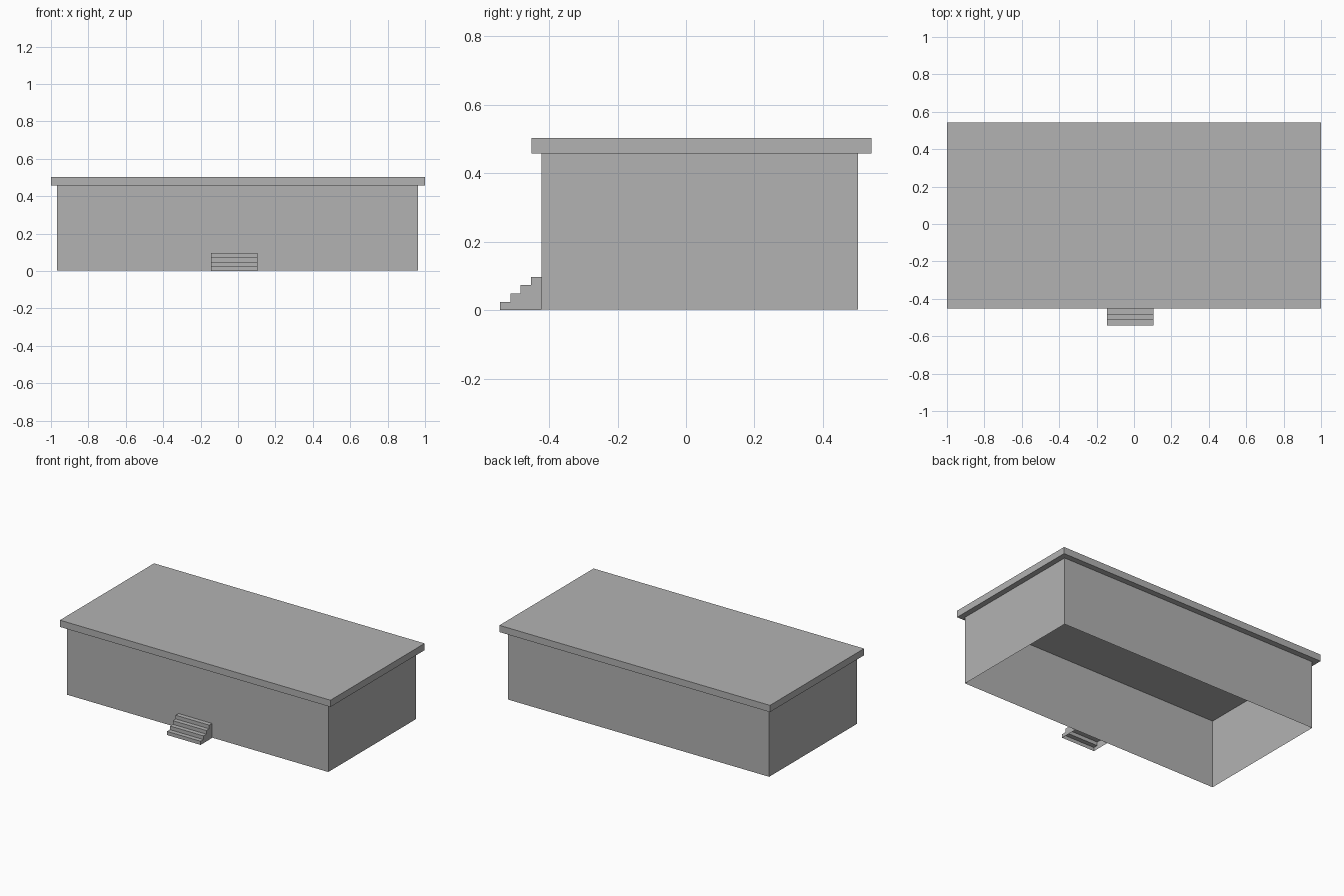
import bpy
import bmesh

default = bpy.data.objects.get("Cube")
if default:
    bpy.data.objects.remove(default)

grey = bpy.data.materials.new("plain_grey")
grey.use_nodes = True
COLOUR = (0.448, 0.448, 0.448, 1)
grey.diffuse_color = COLOUR
grey.node_tree.nodes["Principled BSDF"].inputs["Base Color"].default_value = COLOUR


def finish(name, bm):
    mesh = bpy.data.meshes.new(name)
    bm.to_mesh(mesh)
    bm.free()
    mesh.materials.append(grey)
    obj = bpy.data.objects.new(name, mesh)
    bpy.context.collection.objects.link(obj)
    return obj


def box(name, low, high, open_ends=False):
    """Box between two corners, optionally without top and bottom."""
    bm = bmesh.new()
    bmesh.ops.create_cube(bm, size=1)
    for v in bm.verts:
        v.co = [low[i] if v.co[i] < 0 else high[i] for i in range(3)]
    bm.normal_update()
    if open_ends:
        ends = [f for f in bm.faces if abs(f.normal.z) > 0.5]
        bmesh.ops.delete(bm, geom=ends, context='FACES_ONLY')
    return finish(name, bm)


LEFT, RIGHT, FRONT, BACK = -0.967, 0.963, -0.422, 0.503
FLOOR, EAVES, TOP = 0.097, 0.458, 0.503

# Hollow foundation and walls, open underneath
box("foundation", (LEFT, FRONT, 0.002), (RIGHT, BACK, FLOOR), True)
box("walls", (LEFT, FRONT, FLOOR), (RIGHT, BACK, EAVES), True)

# Flat overhanging roof slab
box("roof", (-1, -0.452, EAVES), (1, 0.542, TOP))

# Entrance stairs: stepped profile swept across, open at the base and back
STEPS, STAIR_FRONT = 4, -0.544
run, rise = (FRONT - STAIR_FRONT) / STEPS, FLOOR / STEPS
profile = [(STAIR_FRONT, 0)]
for i in range(STEPS):
    profile.append((STAIR_FRONT + i * run, (i + 1) * rise))
    profile.append((STAIR_FRONT + (i + 1) * run, (i + 1) * rise))
profile.append((FRONT, 0))

bm = bmesh.new()
sides = [[bm.verts.new((x, y, z)) for y, z in profile] for x in (-0.144, 0.104)]
for a, b, c, d in zip(sides[0], sides[1], sides[1][1:], sides[0][1:]):
    if a is not sides[0][-2]:
        bm.faces.new((a, b, c, d))
bm.faces.new(sides[0])
bm.faces.new(sides[1])
bmesh.ops.recalc_face_normals(bm, faces=bm.faces)
finish("entrance_stairs", bm)
